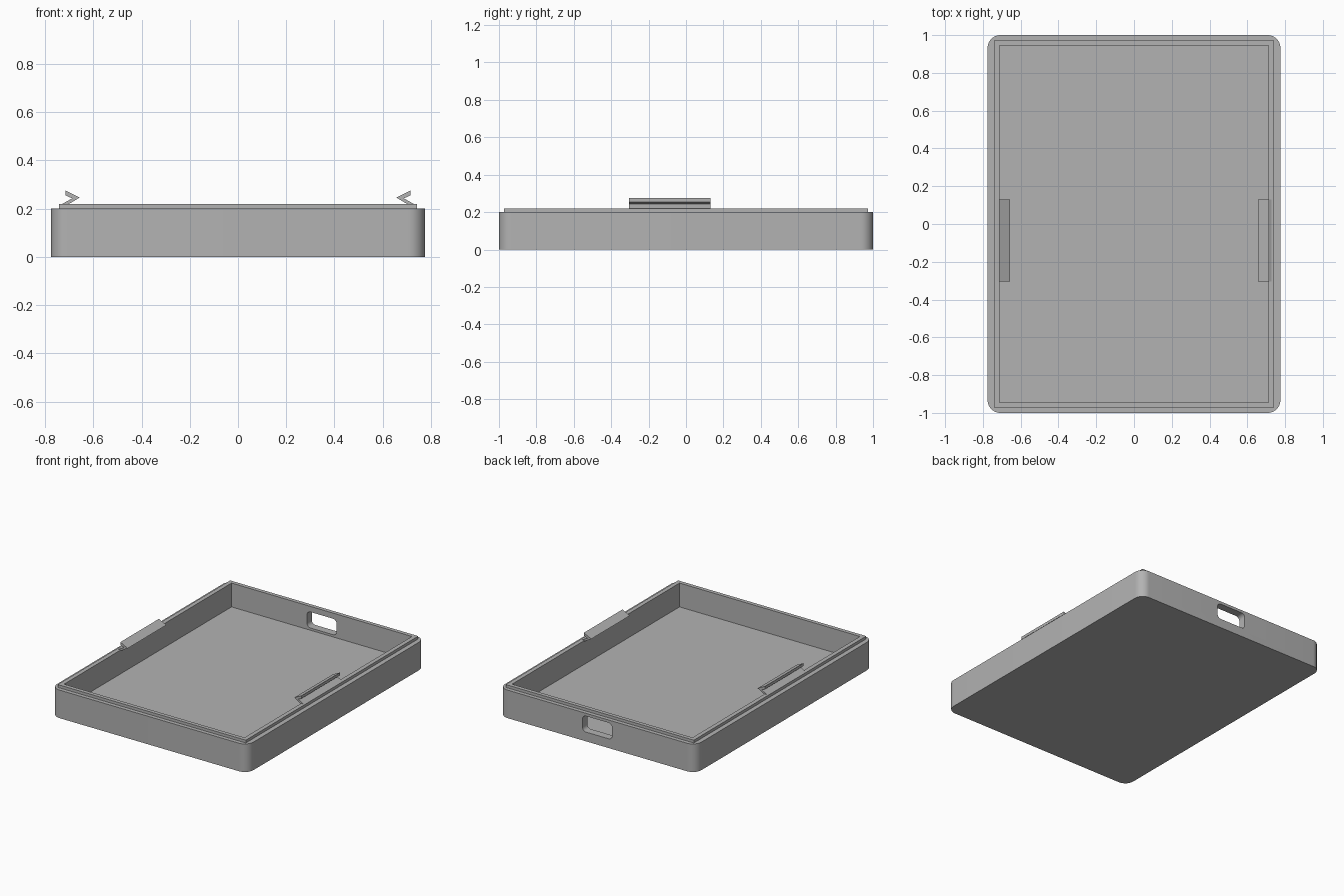
import bpy, bmesh
from math import sin, cos, pi, radians
from mathutils import Matrix, Vector

if "Cube" in bpy.data.objects:
    bpy.data.objects.remove(bpy.data.objects["Cube"], do_unlink=True)

GREY = (0.45, 0.45, 0.45, 1)
grey = bpy.data.materials.new("plain grey")
grey.use_nodes = True
grey.diffuse_color = GREY
grey.node_tree.nodes["Principled BSDF"].inputs["Base Color"].default_value = GREY


def rounded_rect(hx, hy, r, steps=10):
    """Outline of a rectangle with rounded corners, counter-clockwise."""
    if r == 0:
        return [(hx, hy), (-hx, hy), (-hx, -hy), (hx, -hy)]
    pts = []
    for q, (sx, sy) in enumerate([(1, 1), (-1, 1), (-1, -1), (1, -1)]):
        for i in range(steps + 1):
            a = (q + i / steps) * pi / 2
            pts.append((sx * (hx - r) + r * cos(a), sy * (hy - r) + r * sin(a)))
    return pts


def prism(name, outline, low, high, along_y=False):
    """Extrude an outline along z, or an x-z outline along y."""
    bm = bmesh.new()
    place = (lambda u, v, w: (u, w, v)) if along_y else (lambda u, v, w: (u, v, w))
    base = bm.faces.new([bm.verts.new(place(u, v, low)) for u, v in outline])
    new = bmesh.ops.extrude_face_region(bm, geom=[base])["geom"]
    verts = [g for g in new if isinstance(g, bmesh.types.BMVert)]
    bmesh.ops.translate(bm, vec=place(0, 0, high - low), verts=verts)
    bmesh.ops.recalc_face_normals(bm, faces=bm.faces)
    mesh = bpy.data.meshes.new(name)
    bm.to_mesh(mesh)
    bm.free()
    mesh.materials.append(grey)
    obj = bpy.data.objects.new(name, mesh)
    bpy.context.collection.objects.link(obj)
    return obj


def activate(obj):
    bpy.ops.object.select_all(action="DESELECT")
    obj.select_set(True)
    bpy.context.view_layer.objects.active = obj


def combine(target, tool, operation):
    """Boolean the tool into the target and discard the tool."""
    mod = target.modifiers.new(operation.lower(), "BOOLEAN")
    mod.operation, mod.object, mod.solver = operation, tool, "EXACT"
    activate(target)
    bpy.ops.object.modifier_apply(modifier=mod.name)
    bpy.data.objects.remove(tool, do_unlink=True)


# Tray with rounded outer corners and a square raised rim
tray = prism("tray", rounded_rect(0.775, 1.0, 0.067), 0, 0.2)
rim = prism("rim", rounded_rect(0.742, 0.972, 0), 0.1, 0.22)
combine(tray, rim, "UNION")

# Hollow interior
cavity = prism("cavity_cutter", rounded_rect(0.712, 0.944, 0), 0.05, 0.4)
combine(tray, cavity, "DIFFERENCE")

# Rounded slot through the back wall
slot_outline = [(x, z + 0.123) for x, z in rounded_rect(0.117, 0.057, 0.028, 6)]
slot = prism("slot_cutter", slot_outline, 0.9, 1.1, along_y=True)
combine(tray, slot, "DIFFERENCE")
activate(tray)
bpy.ops.object.shade_smooth_by_angle(angle=radians(30))

# Hooked snap clips on the two long sides
hook = [(0.715, 0.275), (0.657, 0.246), (0.708, 0.216),
        (0.736, 0.216), (0.688, 0.243), (0.715, 0.255)]
for side, name in ((1, "left_clip"), (-1, "right_clip")):
    prism(name, [(side * x, z) for x, z in hook], -0.305, 0.13, along_y=True)
